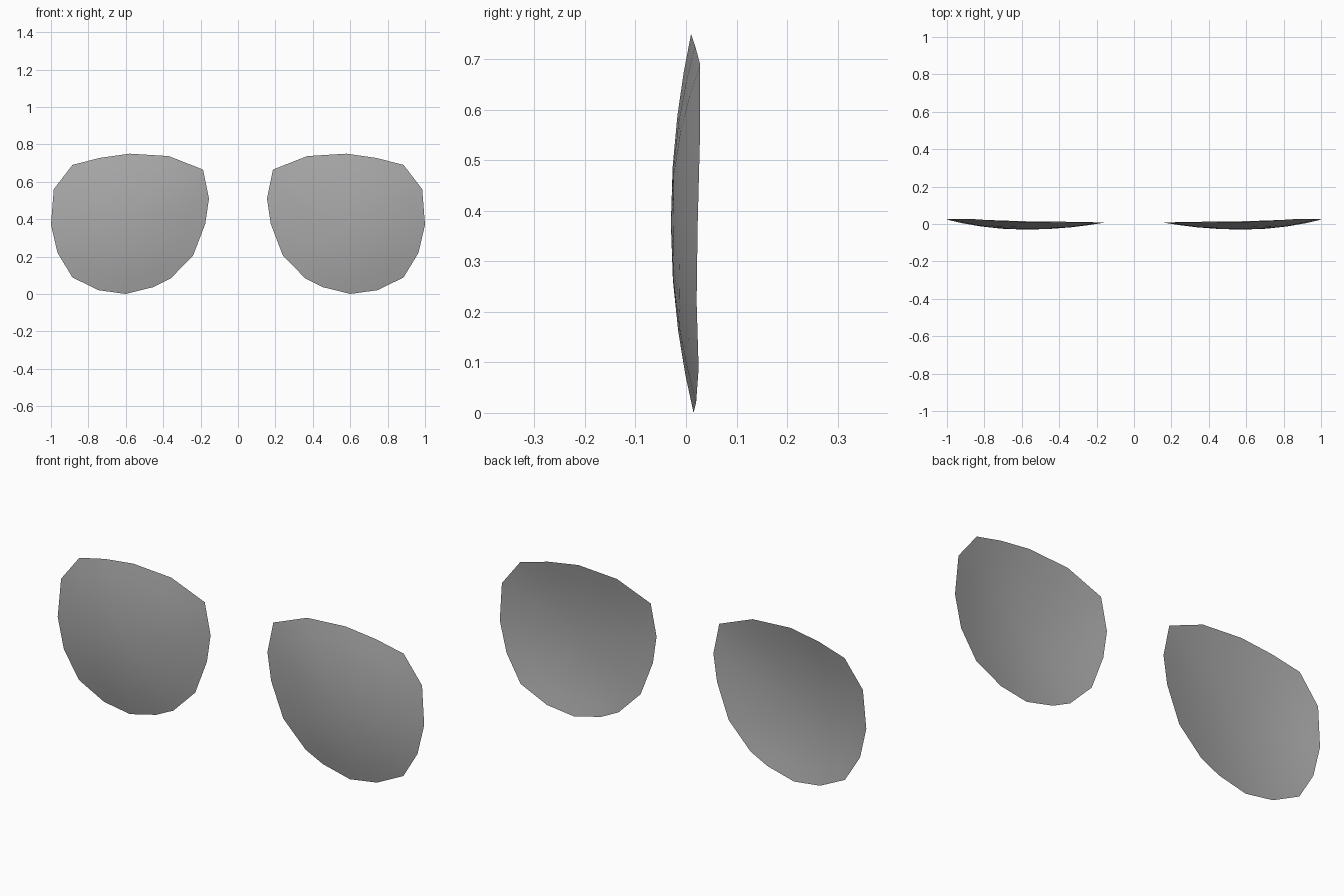
import bpy
import bmesh
import math
from mathutils import Vector

cube = bpy.data.objects.get("Cube")
if cube:
    bpy.data.objects.remove(cube, do_unlink=True)

# One grey glass colour
glass = bpy.data.materials.new("grey_glass")
glass.use_nodes = True
colour = (0.4, 0.4, 0.4, 1)
glass.diffuse_color = colour
bsdf = glass.node_tree.nodes["Principled BSDF"]
bsdf.inputs["Base Color"].default_value = colour
bsdf.inputs["Roughness"].default_value = 0.5

# Rim outline of the left lens, from the top round the outer side
RIM = [(0.58, 0.01, 0.75), (0.74, 0.018, 0.727), (0.885, 0.028, 0.69),
       (0.985, 0.028, 0.56), (1.0, 0.023, 0.37), (0.965, 0.021, 0.22),
       (0.885, 0.025, 0.088), (0.745, 0.02, 0.02), (0.6, 0.015, 0.0),
       (0.455, 0.013, 0.036), (0.36, 0.012, 0.083), (0.24, 0.01, 0.205),
       (0.175, 0.008, 0.375), (0.155, 0.008, 0.51), (0.187, 0.008, 0.665),
       (0.37, 0.009, 0.737)]
APEX = Vector((0.58, -0.03, 0.375))


def lens(name, side):
    """Shallow domed sheet: rings running from the apex out to the rim."""
    bm = bmesh.new()
    place = lambda p: bm.verts.new((p.x * side, p.y, p.z))
    centre = place(APEX)
    rings = []
    for t in (0.3, 0.57, 0.8, 1.0):
        ring = []
        for co in RIM:
            p = APEX.lerp(Vector(co), t)
            p.y = APEX.y + (co[1] - APEX.y) * t * t
            ring.append(place(p))
        rings.append(ring)
    n = len(RIM)
    for i in range(n):
        j = (i + 1) % n
        bm.faces.new((centre, rings[0][i], rings[0][j]))
        for a, b in zip(rings, rings[1:]):
            bm.faces.new((a[i], b[i], b[j], a[j]))
    # The dome faces forward
    for f in bm.faces:
        f.normal_update()
        if f.normal.y > 0:
            f.normal_flip()
        f.smooth = True
    mesh = bpy.data.meshes.new(name)
    bm.to_mesh(mesh)
    bm.free()
    mesh.materials.append(glass)
    obj = bpy.data.objects.new(name, mesh)
    bpy.context.collection.objects.link(obj)
    return obj


lens("left_lens", 1)
lens("right_lens", -1)
